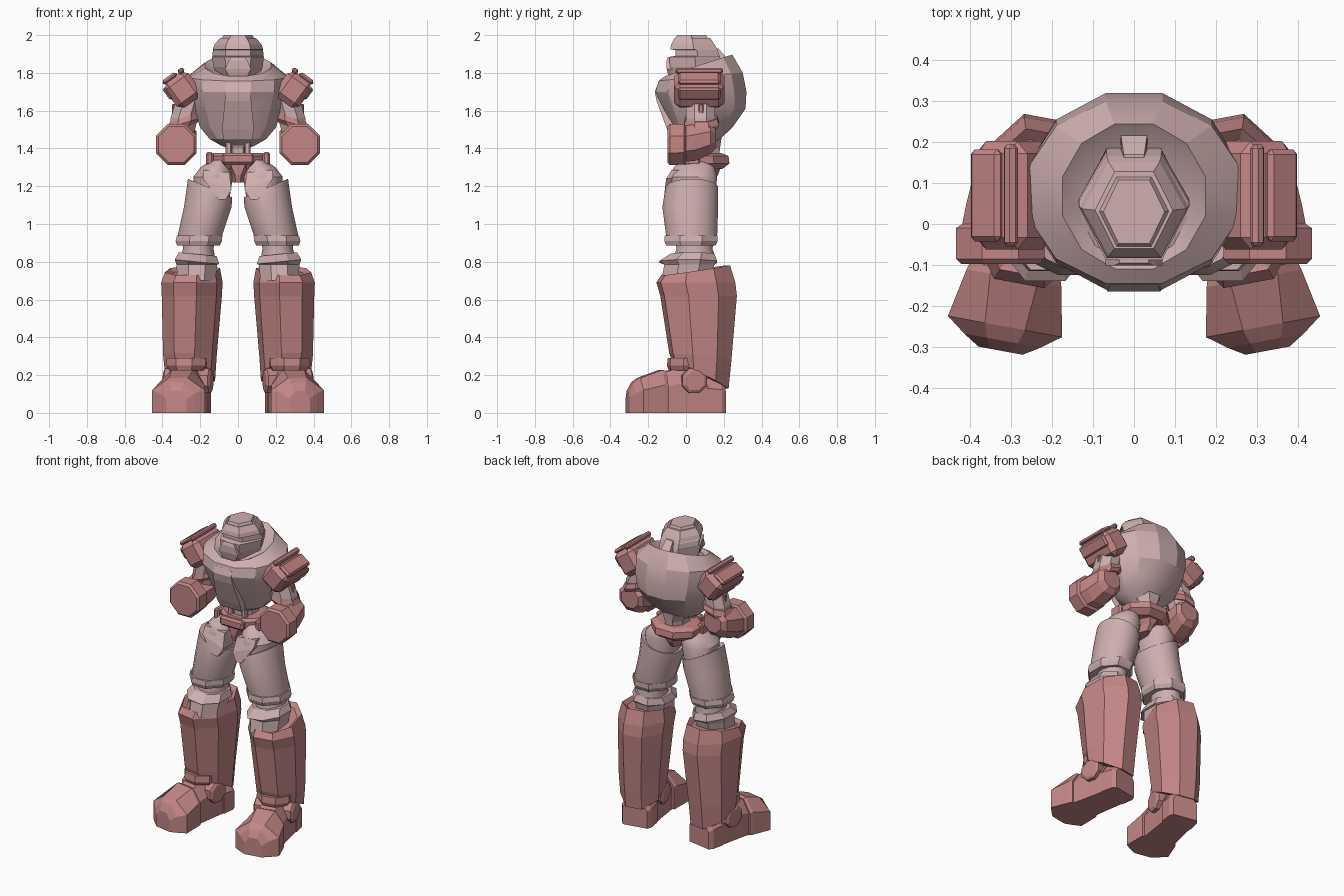
import bpy, bmesh, math
from mathutils import Matrix, Vector

cube = bpy.data.objects.get("Cube")
if cube:
    bpy.data.objects.remove(cube, do_unlink=True)


def material(name, rgb):
    m = bpy.data.materials.new(name)
    m.use_nodes = True
    m.diffuse_color = (*rgb, 1)
    m.node_tree.nodes["Principled BSDF"].inputs["Base Color"].default_value = (*rgb, 1)
    return m


LIGHT = material("pale pink", (.62, .43, .43))
RED = material("dusty red", (.54, .24, .235))


def finish(name, bm, mat, mirror, smooth):
    bmesh.ops.recalc_face_normals(bm, faces=bm.faces)
    me = bpy.data.meshes.new(name)
    bm.to_mesh(me)
    bm.free()
    me.materials.append(mat)
    if smooth:
        me.shade_smooth()
        me.set_sharp_from_angle(angle=math.radians(smooth))
    ob = bpy.data.objects.new(name, me)
    bpy.context.scene.collection.objects.link(ob)
    if mirror:
        ob.modifiers.new("other_side", 'MIRROR')


def ring(z, rx, front, back, cx=0, sx=0, sy=0, n=8, off=.5):
    """Polygon cross-section; sx and sy tilt it along x and y."""
    ang = [math.tau * (k + off) / n for k in range(n)]
    mx = max(math.cos(a) for a in ang)
    my = max(math.sin(a) for a in ang)
    cy, ry = (front + back) / 2, (back - front) / 2
    pts = []
    for a in ang:
        x, y = rx * math.cos(a) / mx, ry * math.sin(a) / my
        pts.append((cx + x, cy + y, z + sx * x + sy * y))
    return pts


def loft(name, rings, mat, mirror=False, matrix=Matrix(), smooth=0):
    bm = bmesh.new()
    rows = [[bm.verts.new(matrix @ Vector(p)) for p in r] for r in rings]
    n = len(rows[0])
    for a, b in zip(rows, rows[1:]):
        for i in range(n):
            j = (i + 1) % n
            bm.faces.new((a[i], a[j], b[j], b[i]))
    bm.faces.new(rows[0])
    bm.faces.new(rows[-1])
    finish(name, bm, mat, mirror, smooth)


def box(name, size, loc, mat, mirror=False, bevel=.01, matrix=Matrix()):
    bm = bmesh.new()
    bmesh.ops.create_cube(bm, size=1, matrix=Matrix.Diagonal((*size, 1)))
    bmesh.ops.bevel(bm, geom=bm.edges[:], offset=bevel, segments=1, affect='EDGES')
    bm.transform(matrix @ Matrix.Translation(loc))
    finish(name, bm, mat, mirror, 0)


# Torso with a tilted open collar
def body(*a, **k):
    return ring(*a, n=12, **k)


def panel(*a, **k):
    return ring(*a, n=4, **k)


loft("torso", [
    body(1.41, .08, .0, .14), body(1.45, .15, -.05, .18),
    body(1.51, .20, -.075, .245), body(1.61, .235, -.125, .315),
    body(1.70, .26, -.16, .32), body(1.78, .26, -.145, .30, sy=.1),
    body(1.84, .175, -.11, .245, sy=.32), body(1.81, .13, -.09, .19, sy=.3),
], LIGHT, smooth=25)
loft("chest_plate", [
    panel(1.445, .075, -.075, .04), panel(1.50, .085, -.10, .04),
    panel(1.65, .07, -.155, .02), panel(1.70, .065, -.165, .02),
    panel(1.74, .06, -.15, .02)], LIGHT)
loft("abdomen", [ring(1.30, .06, .0, .17), ring(1.40, .065, .0, .18),
                 ring(1.47, .11, -.03, .19)], LIGHT)
box("abdomen_rib", (.03, .03, .13), (.05, .0, 1.41), LIGHT, True, .006)


# Helmet with recessed eye band and jaw guard
def hexa(*a, **k):
    return ring(*a, n=6, off=0, **k)


loft("head", [
    hexa(1.76, .10, -.07, .19), hexa(1.83, .13, -.085, .19),
    hexa(1.885, .137, -.088, .18), hexa(1.89, .135, -.055, .178),
    hexa(1.92, .133, -.055, .168), hexa(1.925, .133, -.083, .166),
    hexa(1.95, .125, -.078, .152), hexa(1.985, .095, -.06, .128),
    hexa(1.985, .085, -.055, .115), hexa(2.0, .075, -.048, .108)], LIGHT)
loft("jaw_guard", [panel(1.77, .04, -.09, .0), panel(1.82, .07, -.102, .0),
                   panel(1.865, .05, -.102, .0), panel(1.885, .035, -.095, .0)], LIGHT)
loft("head_spine", [panel(1.80, .035, .10, .235), panel(1.88, .032, .10, .215),
                    panel(1.93, .025, .08, .17)], LIGHT)

# Belt and pelvis
loft("belt", [ring(1.29, .12, -.03, .19), ring(1.32, .15, -.05, .23),
              ring(1.36, .155, -.05, .225), ring(1.375, .13, -.03, .19)], RED)
box("buckle", (.17, .04, .06), (0, -.055, 1.345), RED, bevel=.012)
box("belt_pod", (.04, .09, .07), (.15, .03, 1.345), RED, True)
loft("pelvis", [ring(1.22, .03, -.04, .14), ring(1.26, .04, -.05, .17),
                ring(1.32, .10, -.05, .19)], RED)


# Thighs and knees
def limb(*a, **k):
    return ring(*a, n=16, **k)


loft("hip", [limb(1.10, .09, -.07, .15, cx=.14), limb(1.25, .105, -.09, .165, cx=.132),
             limb(1.30, .08, -.065, .15, cx=.118), limb(1.34, .04, -.02, .12, cx=.10)],
     LIGHT, True, smooth=35)
loft("hip_plate", [panel(1.13, .02, -.118, .0, cx=.085), panel(1.21, .075, -.105, .0, cx=.11, sx=.4),
                   panel(1.28, .07, -.075, .0, cx=.115, sx=.1)], LIGHT, True)
loft("thigh", [
    limb(.90, .10, -.085, .145, cx=.207), limb(.90, .113, -.10, .16, cx=.205),
    limb(.935, .117, -.105, .165, cx=.203), limb(1.09, .126, -.125, .17, cx=.16),
    limb(1.19, .117, -.107, .17, cx=.148, sx=.42),
    limb(1.185, .10, -.09, .155, cx=.148, sx=.42)], LIGHT, True, smooth=35)
loft("thigh_hem", [ring(.885, .112, -.105, .155, cx=.21), ring(.91, .123, -.115, .168, cx=.207),
                   ring(.94, .12, -.112, .168, cx=.203)], LIGHT, True)
loft("knee", [limb(.74, .085, -.05, .14, cx=.215), limb(.84, .088, -.06, .15, cx=.212),
              limb(.87, .08, -.05, .14, cx=.21), limb(.92, .088, -.06, .15, cx=.207)],
     LIGHT, True, smooth=35)
loft("knee_guard", [ring(.70, .10, -.13, .13, cx=.22), ring(.785, .108, -.115, .15, cx=.218),
                    ring(.80, .118, -.14, .165, cx=.217, sx=.1),
                    ring(.84, .10, -.08, .15, cx=.213, sx=.1)], LIGHT, True)

# Lower legs, turned outward with the feet
leg = Matrix.Translation((.27, -.005, 0)) @ Matrix.Rotation(math.radians(10.5), 4, 'Z')
loft("shin", [
    ring(.20, .125, -.06, .225, sy=-.5), ring(.30, .132, -.075, .24, sy=-.1),
    ring(.62, .147, -.12, .27, cx=-.012), ring(.69, .15, -.14, .262, cx=-.015),
    ring(.755, .135, -.115, .235, cx=-.018, sy=.15),
    ring(.735, .11, -.09, .21, cx=-.018, sy=.15)], RED, True, leg)
loft("ankle_band", [ring(.225, .09, -.08, .12), ring(.25, .105, -.09, .12),
                    ring(.29, .105, -.085, .12)], RED, True, leg)


def arch(f, w, h, top=.5):
    return [(x * w, -f, z * h) for x, z in
            ((-1, 0), (-1, .65), (-top, 1), (top, 1), (1, .65), (1, 0))]


# Feet
loft("toe_cap", [arch(.11, .112, .22), arch(.13, .118, .228), arch(.25, .142, .185, .35),
                 arch(.285, .095, .16, .4), arch(.31, .055, .115)], RED, True, leg)
loft("midfoot", [arch(-.11, .092, .22), arch(.0, .095, .25), arch(.12, .10, .215)],
     RED, True, leg)
loft("heel", [arch(-.205, .08, .17), arch(-.18, .095, .19), arch(-.10, .098, .2)],
     RED, True, leg)
disc = leg @ Matrix.Translation((0, .03, .17)) @ Matrix.Rotation(math.pi / 2, 4, 'Y')
loft("ankle_disc", [ring(z, r, -r, r) for z, r in
                    ((-.128, .05), (-.118, .065), (.118, .065), (.128, .05))], RED, True, disc)

# Shoulder pads, tilted outward
pad = Matrix.Translation((.31, .07, 1.72)) @ Matrix.Rotation(math.radians(36), 4, 'Y')
box("shoulder_pad", (.155, .265, .165), (-.008, 0, -.018), RED, True, .03, pad)
box("shoulder_top_plate", (.09, .225, .03), (.012, 0, .07), RED, True, .012, pad)
box("shoulder_inner_rail", (.035, .25, .03), (-.06, 0, .068), RED, True, .01, pad)
box("shoulder_side_plate", (.024, .225, .075), (.066, 0, .012), RED, True, .01, pad)

# Arms
loft("upper_arm", [ring(1.47, .065, .01, .15, cx=.30), ring(1.56, .072, .0, .155, cx=.285),
                   ring(1.68, .07, .0, .15, cx=.25)], LIGHT, True)
loft("elbow_collar", [ring(1.51, .075, .0, .165, cx=.295, sx=-.3),
                      ring(1.535, .088, -.01, .175, cx=.285, sx=-.3),
                      ring(1.565, .08, .0, .165, cx=.28, sx=-.3)], RED, True)
box("arm_rod", (.018, .025, .11), (.34, .08, 1.58), RED, True, .004)
forward = Matrix.Rotation(math.pi / 2, 4, 'X')
loft("forearm", [
    ring(-.155, .06, 1.40, 1.52, cx=.30), ring(-.13, .085, 1.37, 1.54, cx=.305),
    ring(-.05, .095, 1.335, 1.53, cx=.315), ring(.0, .095, 1.33, 1.52, cx=.325),
    ring(.01, .108, 1.315, 1.53, cx=.327), ring(.085, .108, 1.312, 1.53, cx=.327),
    ring(.098, .095, 1.325, 1.517, cx=.327)], RED, True, forward)
